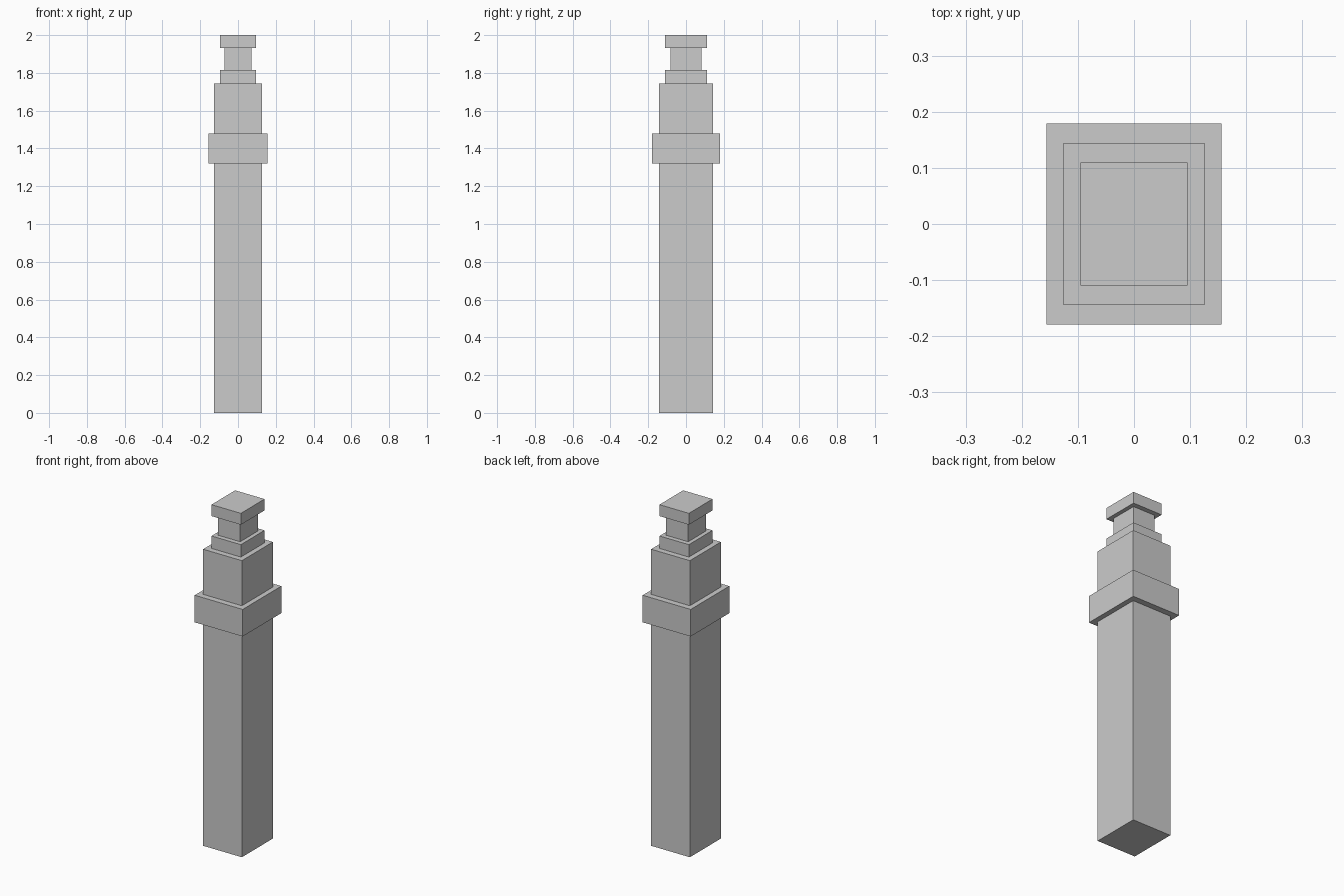
import bpy

if "Cube" in bpy.data.objects:
    bpy.data.objects.remove(bpy.data.objects["Cube"])


def block(name, hx, hy, z0, z1):
    """Rectangular block centred on the z axis, given half widths and heights."""
    bpy.ops.mesh.primitive_cube_add(size=2, location=(0, 0, (z0 + z1) / 2))
    ob = bpy.context.object
    ob.name = name
    ob.scale = (hx, hy, (z1 - z0) / 2)
    bpy.ops.object.transform_apply(location=True, rotation=False, scale=True)
    return ob


# Stacked parts of the post, bottom to top
parts = [
    ("shaft", 0.126, 0.144, 0.0, 1.319),
    ("collar", 0.156, 0.1795, 1.319, 1.478),
    ("upper_shaft", 0.126, 0.144, 1.478, 1.743),
    ("neck_base", 0.0955, 0.110, 1.743, 1.816),
    ("neck", 0.0715, 0.082, 1.816, 1.933),
    ("cap", 0.0955, 0.110, 1.933, 2.0),
]
for part in parts:
    block(*part)
